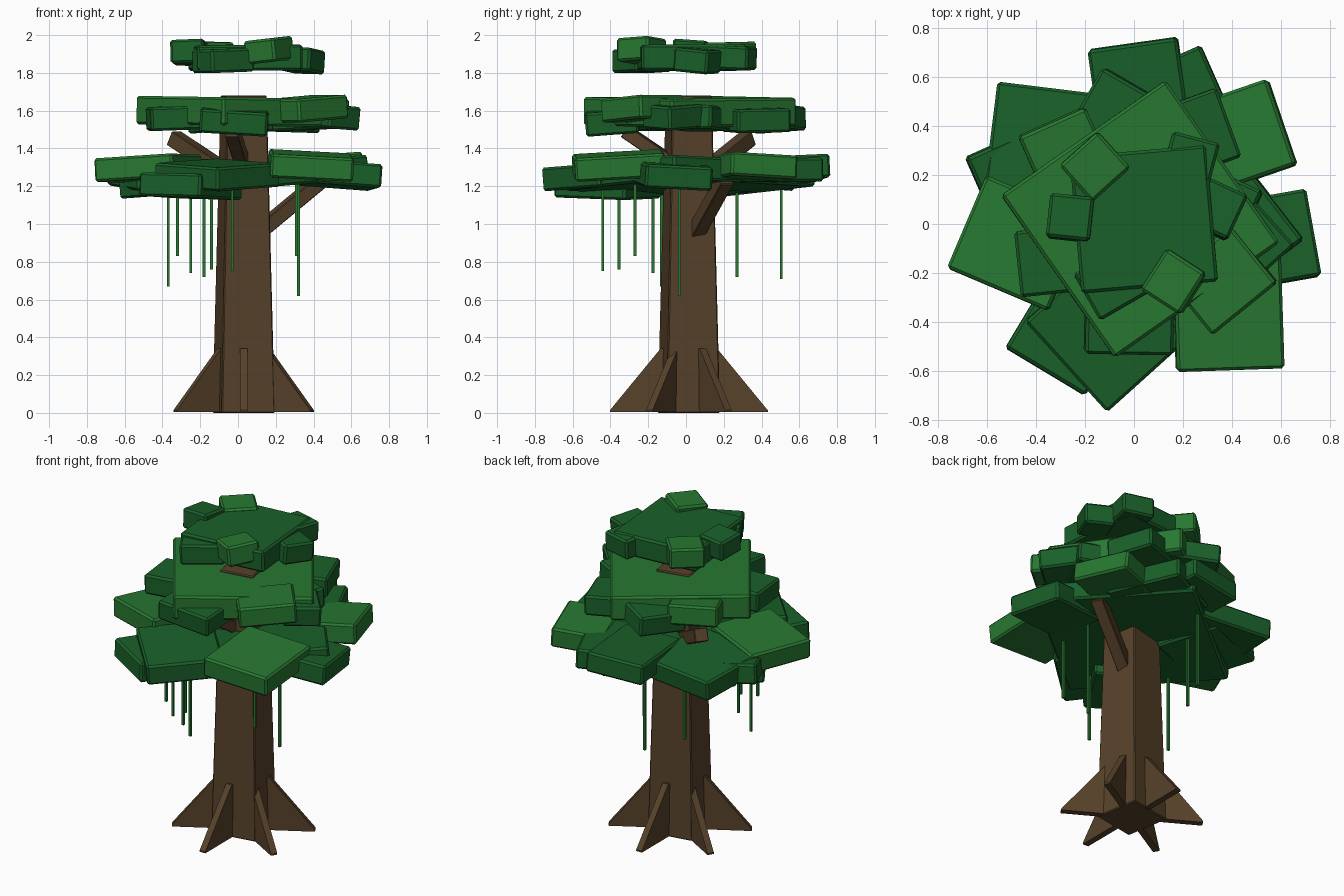
import bpy
import bmesh
import math
import random
from mathutils import Vector, Matrix

random.seed(4)
cube = bpy.data.objects.get("Cube")
if cube:
    bpy.data.objects.remove(cube, do_unlink=True)


def make_material(name, red, green, blue):
    material = bpy.data.materials.new(name)
    material.use_nodes = True
    colour = (red, green, blue, 1)
    material.diffuse_color = colour
    shader = material.node_tree.nodes["Principled BSDF"]
    shader.inputs["Base Color"].default_value = colour
    shader.inputs["Roughness"].default_value = 0.9
    return material


BARK = make_material("bark brown", .095, .054, .023)
LIGHT = make_material("light leaf green", .021, .187, .031)
DARK = make_material("dark leaf green", .01, .117, .022)

AXIS = Vector((.03, .015, 0))


def finish(name, bm, material, bevel=0):
    """Turn a bmesh into a flat shaded object, with optional chamfered edges."""
    bmesh.ops.recalc_face_normals(bm, faces=bm.faces)
    mesh = bpy.data.meshes.new(name)
    bm.to_mesh(mesh)
    bm.free()
    mesh.materials.append(material)
    obj = bpy.data.objects.new(name, mesh)
    bpy.context.collection.objects.link(obj)
    if bevel:
        modifier = obj.modifiers.new("chamfer", "BEVEL")
        modifier.width = bevel
        modifier.segments = 1
    return obj


def box(name, size, material, bevel=0):
    bm = bmesh.new()
    bmesh.ops.create_cube(bm, size=1)
    bmesh.ops.scale(bm, vec=size, verts=bm.verts)
    return finish(name, bm, material, bevel)


def beam(name, start, end, width, material, bevel=0):
    """Square bar running between two points."""
    start, end = Vector(start), Vector(end)
    along = end - start
    obj = box(name, (width, width, along.length), material, bevel)
    turn = along.to_track_quat("Z", "Y").to_matrix().to_4x4()
    obj.matrix_world = Matrix.Translation((start + end) / 2) @ turn
    return obj


def leaf_plate(name, x, y, width, depth, angle, z, material, thick=.125, tilt=5):
    """Chamfered leaf slab with a slight random tilt."""
    obj = box(name, (width, depth, thick), material, .012)
    obj.location = (x, y, z)
    lean = [math.radians(random.uniform(-tilt, tilt)) for _ in range(2)]
    obj.rotation_euler = (lean[0], lean[1], math.radians(angle))
    return obj


# Trunk: tapered, slightly turned square post
bm = bmesh.new()
bmesh.ops.create_cone(bm, cap_ends=True, segments=4, radius1=.203,
                      radius2=.15, depth=1.68)
bmesh.ops.rotate(bm, verts=bm.verts, matrix=Matrix.Rotation(math.radians(55), 3, "Z"))
bmesh.ops.translate(bm, verts=bm.verts, vec=AXIS + Vector((0, 0, .84)))
finish("trunk", bm, BARK, .006)

# Roots: six upright triangular buttresses
for i in range(6):
    bm = bmesh.new()
    profile = [(.05, .004), (.418, .004), (.418, .014), (.15, .34), (.05, .34)]
    face = bm.faces.new([bm.verts.new((r, -.02, z)) for r, z in profile])
    side = bmesh.ops.extrude_face_region(bm, geom=[face])["geom"]
    moved = [v for v in side if isinstance(v, bmesh.types.BMVert)]
    bmesh.ops.translate(bm, verts=moved, vec=(0, .04, 0))
    root = finish("root", bm, BARK)
    root.location = AXIS
    root.rotation_euler.z = math.radians(30 + 60 * i)

# Branches
beam("lower_branch", (.1, .05, .95), (.45, .21, 1.24), .075, BARK, .004)
beam("front_branch", (.03, -.04, 1.3), (-.03, -.32, 1.49), .07, BARK, .004)
beam("back_branch", (0, .05, 1.23), (-.34, .33, 1.455), .08, BARK, .004)

# Lower canopy: wide core with overlapping slabs around it
lower = [
    (.03, .02, .95, .95, 38, 1.25, DARK),
    (-.475, -.08, .45, .41, -23, 1.295, LIGHT),
    (-.34, .3, .5, .5, -7, 1.26, DARK),
    (-.38, .19, .5, .4, 24, 1.24, DARK),
    (.03, .49, .37, .5, 8, 1.29, DARK),
    (.185, .435, .4, .47, 24, 1.28, DARK),
    (.455, .365, .32, .37, 19, 1.3, LIGHT),
    (.535, -.07, .4, .36, 10, 1.26, DARK),
    (.385, -.355, .44, .48, 2, 1.31, LIGHT),
    (-.11, -.43, .45, .5, 42, 1.26, DARK),
    (-.25, -.415, .38, .44, -31, 1.2, DARK),
]
for row in lower:
    leaf_plate("lower_leaves", *row)

# Middle canopy
leaf_plate("middle_core", .025, .02, .82, .81, 35, 1.595, LIGHT, thick=.15, tilt=1)
middle = [
    (-.06, .43, .32, .3, -30, 1.56, DARK),
    (.26, .37, .27, .3, 20, 1.55, DARK),
    (.35, .06, .26, .28, -25, 1.56, DARK),
    (.36, -.23, .34, .3, 39, 1.61, LIGHT),
    (-.02, -.39, .36, .28, -1, 1.545, DARK),
    (-.335, -.15, .28, .27, 6, 1.56, DARK),
    (-.28, .29, .3, .28, 24, 1.595, LIGHT),
    (.49, -.07, .22, .24, 42, 1.57, DARK),
]
for row in middle:
    leaf_plate("middle_leaves", *row)

# Top canopy
leaf_plate("top_core", .04, .02, .56, .56, 5, 1.88, DARK, thick=.135, tilt=2)
top = [
    (-.16, .235, .21, .2, 42, 1.9, LIGHT),
    (-.26, .025, .18, .18, -6, 1.91, DARK),
    (.165, -.235, .19, .2, -33, 1.92, LIGHT),
    (.34, .06, .18, .2, -25, 1.865, DARK),
    (.23, .26, .2, .19, -15, 1.88, DARK),
    (-.08, -.235, .26, .22, 30, 1.865, DARK),
]
for row in top:
    leaf_plate("top_leaves", *row, tilt=6)

# Hanging vines: x, y and height of the lower tip
vines = [(-.37, -.13, .67), (-.32, -.27, .83), (-.25, -.175, .74),
         (-.14, -.355, .76), (-.03, -.44, .75), (.32, -.035, .62),
         (.31, -.27, .83), (-.06, .505, .71), (-.18, .27, .72)]
for x, y, z in vines:
    beam("hanging_vine", (x, y, z), (x, y, 1.24), .014, LIGHT)
